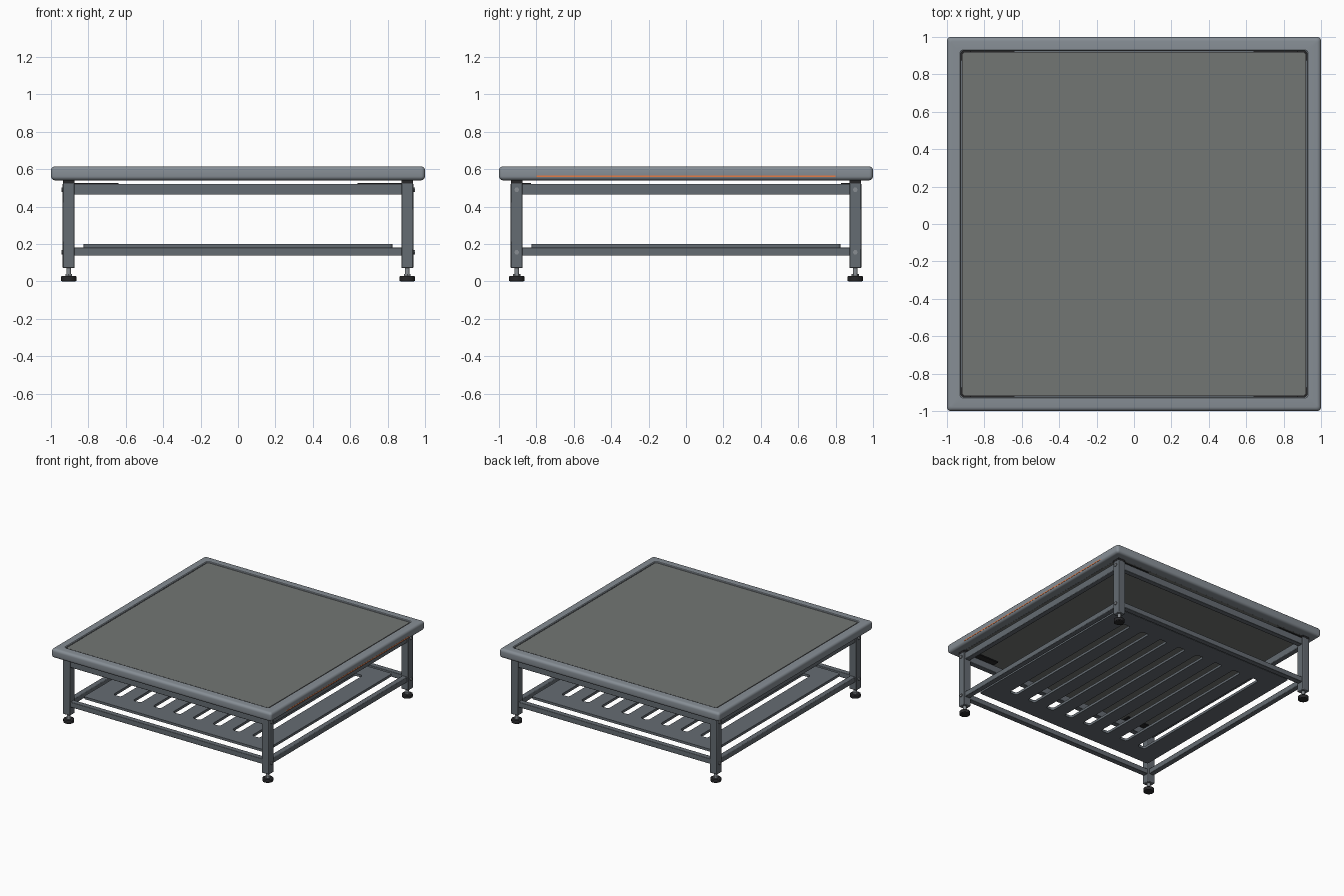
import bpy, bmesh, math
from mathutils import Matrix

if "Cube" in bpy.data.objects:
    bpy.data.objects.remove(bpy.data.objects["Cube"])


def material(name, rgb):
    m = bpy.data.materials.new(name)
    m.diffuse_color = (*rgb, 1)
    m.use_nodes = True
    m.node_tree.nodes["Principled BSDF"].inputs["Base Color"].default_value = m.diffuse_color
    return m


steel = material("slate_steel", (0.13, 0.15, 0.17))
rim_grey = material("rim_grey", (0.24, 0.27, 0.30))
panel_grey = material("panel_grey", (0.17, 0.18, 0.175))
black = material("black_rubber", (0.02, 0.02, 0.022))
bright = material("bolt_steel", (0.25, 0.27, 0.29))
orange = material("orange_strip", (0.8, 0.2, 0.06))


def finish(bm, name, mat, bevel=0, segments=2):
    bmesh.ops.recalc_face_normals(bm, faces=bm.faces)
    me = bpy.data.meshes.new(name)
    bm.to_mesh(me)
    bm.free()
    ob = bpy.data.objects.new(name, me)
    bpy.context.collection.objects.link(ob)
    me.materials.append(mat)
    if bevel:
        mod = ob.modifiers.new("edge_round", 'BEVEL')
        mod.width, mod.segments = bevel, segments
        mod.limit_method = 'ANGLE'
    bpy.ops.object.select_all(action='DESELECT')
    ob.select_set(True)
    bpy.context.view_layer.objects.active = ob
    bpy.ops.object.shade_smooth_by_angle(angle=math.radians(35))
    return ob


def box(name, lo, hi, mat, bevel=0):
    bm = bmesh.new()
    bmesh.ops.create_cube(bm, size=1)
    for v in bm.verts:
        v.co = [a + (c + 0.5) * (b - a) for a, b, c in zip(lo, hi, v.co)]
    return finish(bm, name, mat, bevel)


def cylinder(name, centre, r, depth, mat, axis='Z', sides=24, bevel=0):
    bm = bmesh.new()
    rot = Matrix.Rotation(math.pi / 2, 4, 'Y') if axis == 'X' else Matrix()
    bmesh.ops.create_cone(bm, cap_ends=True, segments=sides, radius1=r, radius2=r,
                          depth=depth, matrix=Matrix.Translation(centre) @ rot)
    return finish(bm, name, mat, bevel)


def rounded_rect(hx, hy, r, cx=0, cy=0, n=5):
    pts = []
    for i, (sx, sy) in enumerate(((1, 1), (-1, 1), (-1, -1), (1, -1))):
        for k in range(n + 1):
            a = (i + k / n) * math.pi / 2
            pts.append((cx + sx * (hx - r) + r * math.cos(a), cy + sy * (hy - r) + r * math.sin(a)))
    return pts


# Table rim: a rounded profile swept round a square
Z0, Z1, R = 0.54, 0.615, 0.022
arc = [i * math.pi / 10 for i in range(6)]
profile = [(1 - R + R * math.sin(a), Z0 + R - R * math.cos(a)) for a in arc]
profile += [(1 - R + R * math.cos(a), Z1 - R + R * math.sin(a)) for a in arc]
profile += [(0.931, Z1), (0.926, Z1 - 0.005), (0.926, Z0)]
bm = bmesh.new()
rings = [[bm.verts.new((x, y, z)) for x, y in rounded_rect(h, h, max(0.004, 0.02 - 0.5 * (1 - h) if h > 0.95 else 0.02))]
         for h, z in profile]
for i, ring in enumerate(rings):
    nxt = rings[(i + 1) % len(rings)]
    for j in range(len(ring)):
        k = (j + 1) % len(ring)
        bm.faces.new((ring[j], ring[k], nxt[k], nxt[j]))
finish(bm, "table_rim", rim_grey)


# Flat plates made from outlines, with optional holes
def plate(name, outlines, z0, z1, mat):
    cu = bpy.data.curves.new(name, 'CURVE')
    cu.dimensions, cu.fill_mode, cu.extrude = '2D', 'BOTH', (z1 - z0) / 2
    for pts in outlines:
        sp = cu.splines.new('POLY')
        sp.points.add(len(pts) - 1)
        for p, (x, y) in zip(sp.points, pts):
            p.co = (x, y, 0, 1)
        sp.use_cyclic_u = True
    ob = bpy.data.objects.new(name, cu)
    bpy.context.collection.objects.link(ob)
    ob.location.z = (z0 + z1) / 2
    cu.materials.append(mat)
    bpy.ops.object.select_all(action='DESELECT')
    ob.select_set(True)
    bpy.context.view_layer.objects.active = ob
    bpy.ops.object.convert(target='MESH')
    bpy.ops.object.shade_smooth_by_angle(angle=math.radians(35))


plate("top_panel", [rounded_rect(0.919, 0.919, 0.016)], 0.545, 0.609, panel_grey)
slots = [rounded_rect(0.035, 0.67, 0.02, cx=-0.63 + 0.18 * i) for i in range(8)]
plate("slotted_shelf", [rounded_rect(0.825, 0.825, 0.015)] + slots, 0.18, 0.2, steel)

# Light strip let into the right edge
box("edge_strip", (0.985, -0.8, 0.557), (1.001, 0.8, 0.565), orange)

# Legs, adjustable feet, caps, brackets and bolts at each corner
C = 0.905
for sx in (-1, 1):
    for sy in (-1, 1):
        tag = ("left" if sx < 0 else "right") + ("_front" if sy < 0 else "_back")
        x, y = sx * C, sy * C
        box("leg_" + tag, (x - 0.032, y - 0.032, 0.07), (x + 0.032, y + 0.032, 0.525), steel, 0.005)
        box("leg_cap_" + tag, (x - 0.03, y - 0.03, 0.524), (x + 0.03, y + 0.03, 0.545), black)
        cylinder("foot_pad_" + tag, (x, y, 0.014), 0.041, 0.028, black, bevel=0.005)
        cylinder("foot_stem_" + tag, (x, y, 0.05), 0.013, 0.05, bright, sides=16)
        cylinder("foot_nut_" + tag, (x, y, 0.033), 0.02, 0.012, bright, sides=6)
        xs, ys = sorted((sx * 0.64, sx * 0.88)), sorted((sy * 0.83, sy * 0.93))
        box("corner_bracket_" + tag, (xs[0], ys[0], 0.518), (xs[1], ys[1], 0.526), black)
        for z in (0.49, 0.155):
            cylinder("leg_bolt_" + tag, (sx * 0.939, y, z), 0.013, 0.012, bright, 'X', 6)

# Upper and lower rails on all four sides
for level, z0, z1 in (("upper", 0.463, 0.52), ("lower", 0.137, 0.18)):
    for s, fb, lr in ((-1, "front", "left"), (1, "back", "right")):
        c, h = s * C, 0.022
        box(f"{level}_rail_{fb}", (-0.88, c - h, z0), (0.88, c + h, z1), steel, 0.004)
        box(f"{level}_rail_{lr}", (c - h, -0.88, z0), (c + h, 0.88, z1), steel, 0.004)
